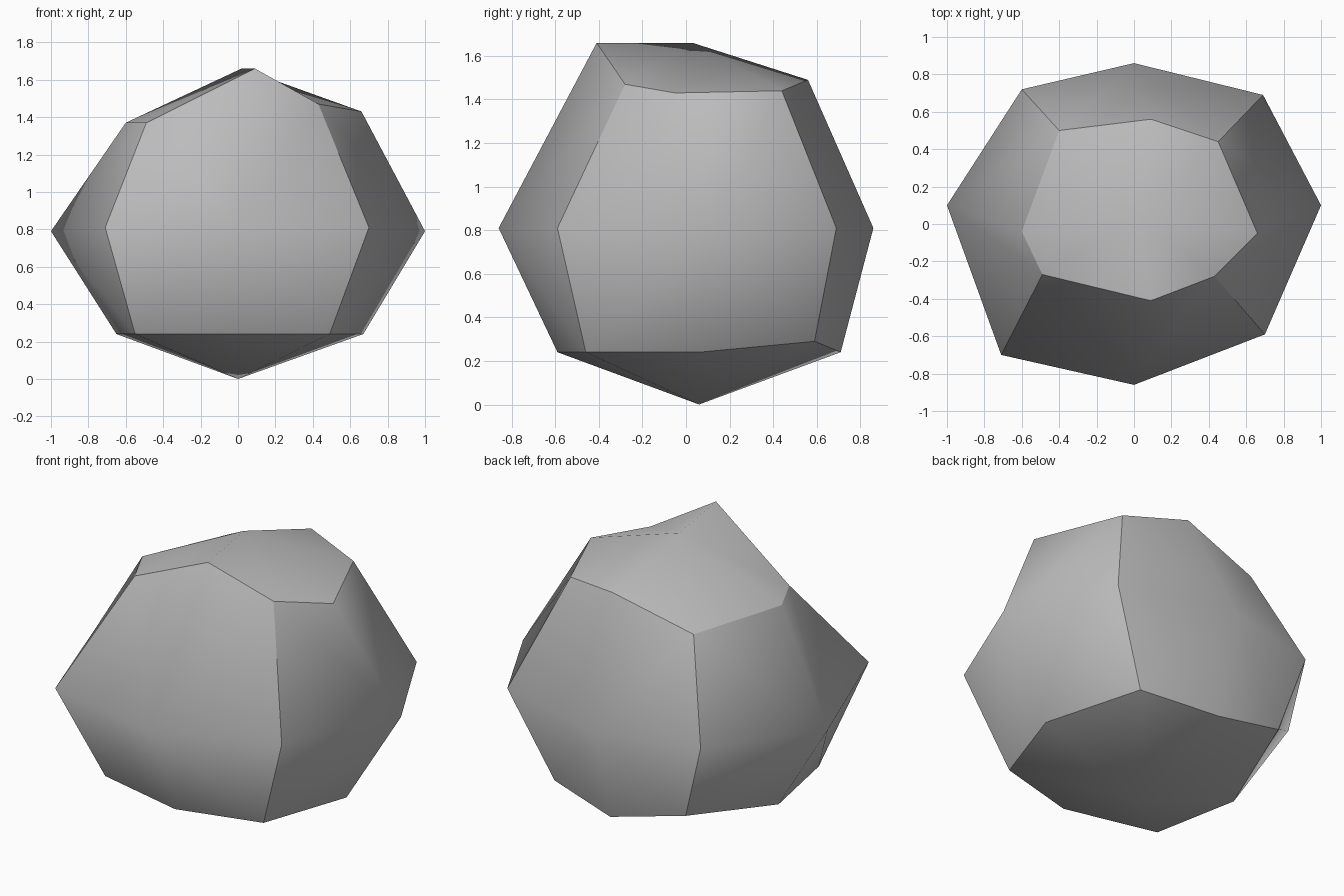
import bpy
import bmesh

default_cube = bpy.data.objects.get("Cube")
if default_cube:
    bpy.data.objects.remove(default_cube, do_unlink=True)

# Ring order around the boulder, as directions on a subdivided cube
RING = [(-1, -1), (0, -1), (1, -1), (1, 0), (1, 1), (0, 1), (-1, 1), (-1, 0)]

# Chipped outline of the boulder at three levels, keyed by cube height
OUTLINES = {
    -1: [(-.55, -.46, .24), (0, -.59, .24), (.49, -.46, .24), (.67, .06, .24),
         (.45, .59, .29), (0, .71, .24), (-.46, .66, .35), (-.65, .06, .24)],
    0: [(-.71, -.7, .81), (0, -.86, .81), (.7, -.59, .81), (1, .1, .79),
        (.69, .69, .81), (0, .86, .81), (-.6, .72, .81), (-1, .1, .79)],
    1: [(-.49, -.27, 1.37), (.09, -.41, 1.66), (.43, -.28, 1.47), (.66, -.05, 1.43),
        (.45, .44, 1.44), (.09, .56, 1.49), (-.4, .5, 1.35), (-.6, -.04, 1.37)],
}
BASE_POINT = (0, .06, 0)
PEAK_POINT = (.02, .03, 1.66)


def grey_stone():
    material = bpy.data.materials.new("stone_grey")
    colour = (.5, .5, .5, 1)
    material.use_nodes = True
    material.diffuse_color = colour
    shader = material.node_tree.nodes["Principled BSDF"]
    shader.inputs["Base Color"].default_value = colour
    return material


def grid_key(axis, side, across, up):
    """Position on the cube side that faces along the given axis."""
    key = [across, up]
    key.insert(axis, side)
    return tuple(key)


def build_boulder():
    bm = bmesh.new()

    # Chipped corners, edge middles and side centres
    points = {}
    for level, outline in OUTLINES.items():
        for direction, position in zip(RING, outline):
            points[(*direction, level)] = bm.verts.new(position)
    points[(0, 0, -1)] = bm.verts.new(BASE_POINT)
    points[(0, 0, 1)] = bm.verts.new(PEAK_POINT)

    # Six broad sides, each folded from its centre out to its corners
    side_of_face = {}
    for axis in range(3):
        for side in (-1, 1):
            centre = points[grid_key(axis, side, 0, 0)]
            for across in (-1, 1):
                for up in (-1, 1):
                    corner = points[grid_key(axis, side, across, up)]
                    for middle in ((across, 0), (0, up)):
                        edge_middle = points[grid_key(axis, side, *middle)]
                        face = bm.faces.new((centre, edge_middle, corner))
                        face.smooth = True
                        side_of_face[face] = (axis, side)
    bmesh.ops.recalc_face_normals(bm, faces=bm.faces)

    # Soft shading inside a side, hard edges where two sides meet
    for edge in bm.edges:
        first, second = edge.link_faces
        edge.smooth = side_of_face[first] == side_of_face[second]

    mesh = bpy.data.meshes.new("boulder")
    bm.to_mesh(mesh)
    bm.free()
    mesh.materials.append(grey_stone())
    boulder = bpy.data.objects.new("boulder", mesh)
    bpy.context.collection.objects.link(boulder)


build_boulder()
